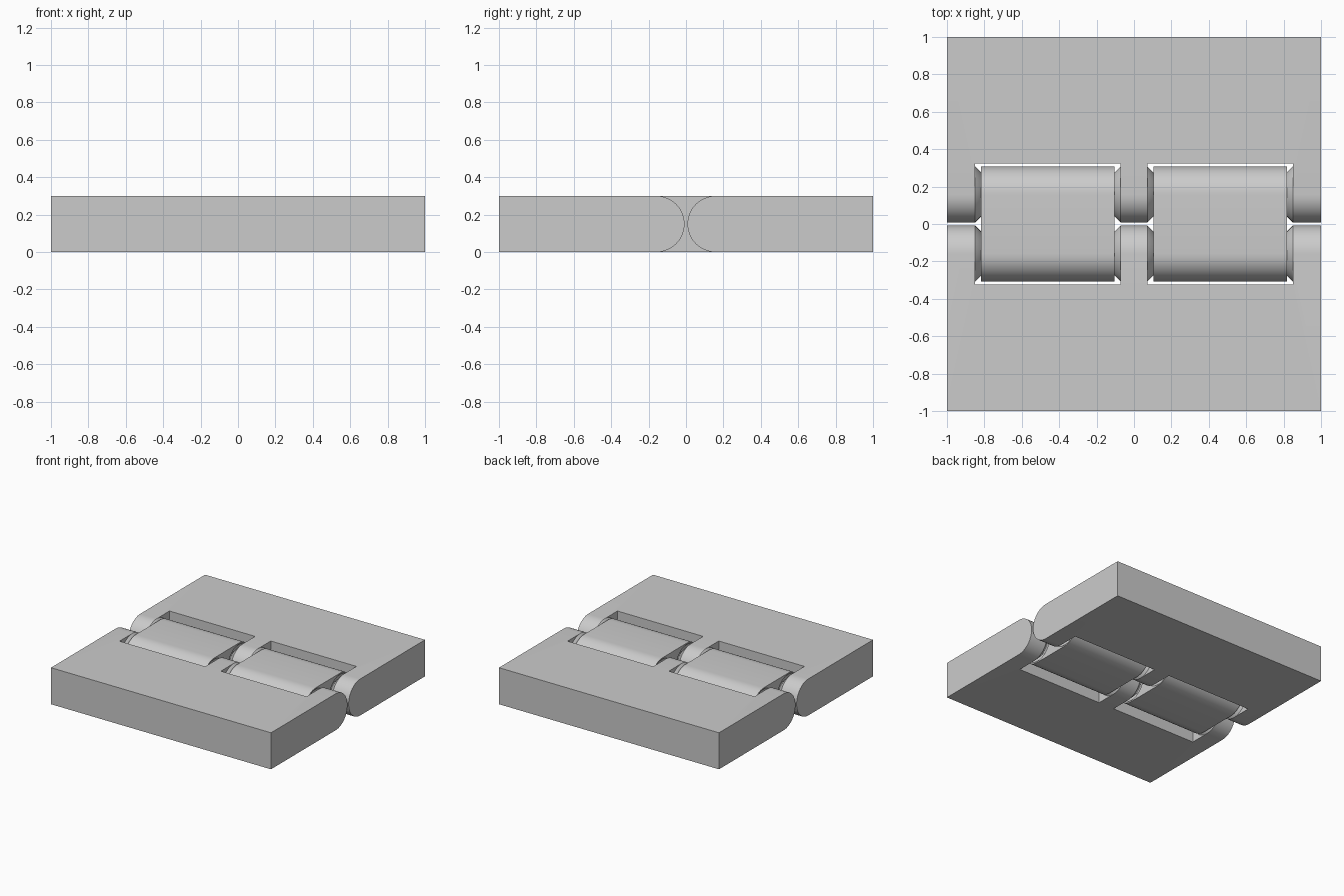
import bpy, bmesh
from math import pi, sin, cos, radians

old = bpy.data.objects.get("Cube")
if old:
    bpy.data.objects.remove(old, do_unlink=True)

R = 0.15                      # knuckle radius, half the thickness
GAP = 0.016                   # running clearance
AXIS = R + GAP / 2            # distance of each pivot axis from the middle
SLOT = AXIS + R + GAP         # slot end
WALLS = (0.071, 0.85)         # slot sides
LINK = (0.103, 0.818)         # link sides
SEG = 48                      # sides of a full circle

grey = bpy.data.materials.new("light grey")
grey.use_nodes = True
grey.diffuse_color = (0.6, 0.6, 0.6, 1)
grey.node_tree.nodes["Principled BSDF"].inputs["Base Color"].default_value = (0.6, 0.6, 0.6, 1)


def make(name, bm):
    bmesh.ops.recalc_face_normals(bm, faces=bm.faces)
    mesh = bpy.data.meshes.new(name)
    bm.to_mesh(mesh)
    bm.free()
    mesh.materials.append(grey)
    obj = bpy.data.objects.new(name, mesh)
    bpy.context.collection.objects.link(obj)
    return obj


def extrude_x(name, profile, x0, x1):
    """Solid from a (y, z) outline, running from x0 to x1."""
    bm = bmesh.new()
    face = bm.faces.new([bm.verts.new((x0, y, z)) for y, z in profile])
    ext = bmesh.ops.extrude_face_region(bm, geom=[face])
    bmesh.ops.translate(bm, vec=(x1 - x0, 0, 0),
                        verts=[v for v in ext["geom"] if isinstance(v, bmesh.types.BMVert)])
    return make(name, bm)


def cone_x(name, x, y, radius, way, back=0.0):
    """45 degree cone with its base at x, pointing along way; back sinks the base."""
    n, r = SEG, radius + back
    bm = bmesh.new()
    tip = bm.verts.new((x + way * radius, y, R))
    ring = [bm.verts.new((x - way * back, y + r * cos(2 * pi * i / n), R + r * sin(2 * pi * i / n)))
            for i in range(n)]
    for i in range(n):
        bm.faces.new((ring[i], ring[(i + 1) % n], tip))
    bm.faces.new(ring)
    return make(name, bm)


def half_round(y, side):
    """Half circle bulging towards side, from bottom to top."""
    return [(y + side * R * cos(a), R + R * sin(a))
            for a in (-pi / 2 + pi * i / (SEG // 2) for i in range(SEG // 2 + 1))]


def cut(obj, cutters):
    bpy.context.view_layer.objects.active = obj
    for c in cutters:
        mod = obj.modifiers.new("cut", "BOOLEAN")
        mod.operation = "DIFFERENCE"
        mod.solver = "EXACT"
        mod.object = c
        bpy.ops.object.modifier_apply(modifier=mod.name)
    for c in cutters:
        bpy.data.objects.remove(c, do_unlink=True)


def smooth(obj):
    bpy.ops.object.select_all(action="DESELECT")
    obj.select_set(True)
    bpy.context.view_layer.objects.active = obj
    bpy.ops.object.shade_smooth_by_angle(angle=radians(30))


for label, s in (("front", -1), ("back", 1)):
    # Plate with rounded knuckles, slotted for the links
    plate = extrude_x(label + "_plate", [(s, 0)] + half_round(s * AXIS, -s) + [(s, 2 * R)], -1, 1)
    box = [(-SLOT, -1), (SLOT, -1), (SLOT, 1), (-SLOT, 1)]
    cut(plate, [extrude_x("slot_cutter", box, *sorted((m * WALLS[0], m * WALLS[1]))) for m in (-1, 1)])
    smooth(plate)
    # Conical pivots on the slot walls
    for side, m in (("left", 1), ("right", -1)):
        for place, x, way in (("inner", WALLS[0], 1), ("outer", WALLS[1], -1)):
            smooth(cone_x(f"{label}_{side}_{place}_pivot", m * x, s * AXIS, R, m * way))

# Links joining the plates, with conical sockets in their ends
for side, m in (("left", 1), ("right", -1)):
    outline = half_round(AXIS, 1) + half_round(-AXIS, -1)[::-1]
    link = extrude_x(side + "_link", outline, *sorted((m * LINK[0], m * LINK[1])))
    cut(link, [cone_x("socket_cutter", m * x, s * AXIS, R - 0.01, m * way, 0.005)
               for x, way in zip(LINK, (1, -1)) for s in (-1, 1)])
    smooth(link)
